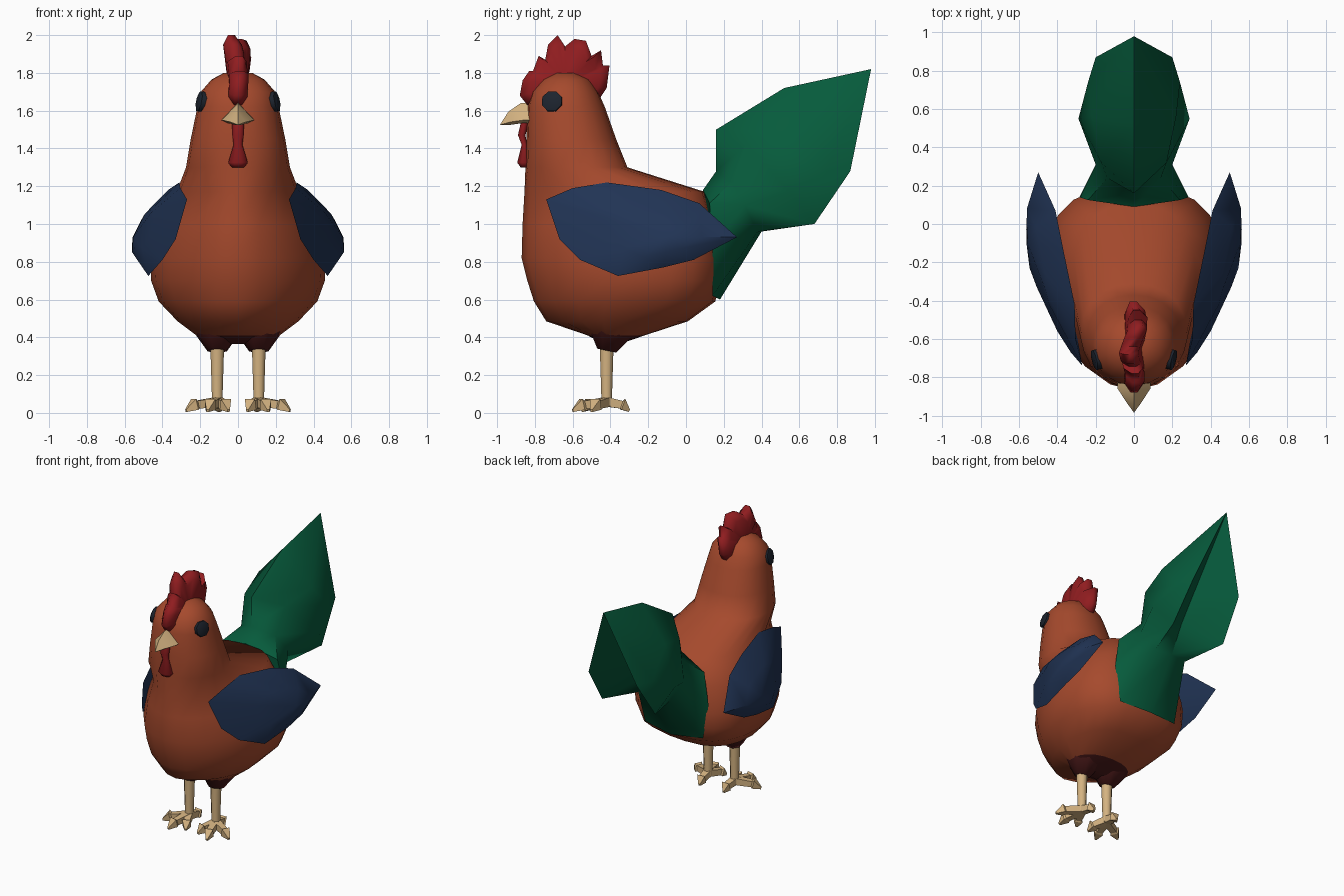
import bpy, bmesh, math
from mathutils import Vector


def material(name, rgb):
    m = bpy.data.materials.new(name)
    m.diffuse_color = (*rgb, 1)
    return m


BROWN = material("russet feathers", (0.38, 0.068, 0.026))
BLUE = material("dark blue feathers", (0.015, 0.034, 0.09))
GREEN = material("green feathers", (0.002, 0.105, 0.045))
RED = material("red skin", (0.28, 0.012, 0.014))
CREAM = material("cream horn", (0.66, 0.45, 0.22))
MAROON = material("maroon thighs", (0.07, 0.01, 0.01))
BLACK = material("eye black", (0.012, 0.017, 0.027))


def finish(name, bm, mats, smooth=40):
    bmesh.ops.remove_doubles(bm, verts=bm.verts, dist=0.0005)
    bmesh.ops.recalc_face_normals(bm, faces=bm.faces)
    me = bpy.data.meshes.new(name)
    bm.to_mesh(me)
    bm.free()
    for m in mats:
        me.materials.append(m)
    ob = bpy.data.objects.new(name, me)
    bpy.context.collection.objects.link(ob)
    bpy.ops.object.select_all(action='DESELECT')
    ob.select_set(True)
    bpy.context.view_layer.objects.active = ob
    if smooth:
        bpy.ops.object.shade_smooth_by_angle(angle=math.radians(smooth))
    return ob


def loft(bm, rings, caps=True):
    """Skin a list of equal-length point rings."""
    vs = [[bm.verts.new(p) for p in r] for r in rings]
    n = len(rings[0])
    for a, b in zip(vs, vs[1:]):
        for i in range(n):
            j = (i + 1) % n
            bm.faces.new((a[i], a[j], b[j], b[i]))
    if caps:
        bm.faces.new(vs[0][::-1])
        bm.faces.new(vs[-1])


def tube(bm, path, n, flat=1.0):
    """Tube through (x, y, z, radius) points."""
    pts = [Vector(p[:3]) for p in path]
    d = (pts[-1] - pts[0]).normalized()
    side = d.cross(Vector((0, 0, 1)))
    if side.length < 0.3:
        side = Vector((1, 0, 0))
    side.normalize()
    up = side.cross(d)
    rings = []
    for p, q in zip(pts, path):
        rings.append([p + side * q[3] * math.cos(a) + up * q[3] * flat * math.sin(a)
                      for a in (2 * math.pi * (i + 0.5) / n for i in range(n))])
    loft(bm, rings)


# Body, neck and head: rings of (height, front y, widest y, back y, half width)
levels = [(0.365, -0.44, -0.4, -0.35, 0.13), (0.41, -0.52, -0.37, -0.22, 0.22),
          (0.485, -0.74, -0.33, 0.01, 0.32), (0.59, -0.805, -0.29, 0.155, 0.42),
          (0.70, -0.84, -0.27, 0.185, 0.46), (0.82, -0.87, -0.27, 0.195, 0.465),
          (1.0, -0.865, -0.28, 0.155, 0.42), (1.17, -0.855, -0.34, 0.10, 0.325),
          (1.30, -0.85, -0.57, -0.31, 0.275), (1.45, -0.845, -0.60, -0.37, 0.25),
          (1.62, -0.84, -0.63, -0.43, 0.215), (1.70, -0.815, -0.64, -0.465, 0.197),
          (1.765, -0.76, -0.635, -0.51, 0.14), (1.80, -0.69, -0.635, -0.58, 0.075)]
rings = []
for z, yf, yc, yb, hw in levels:
    ring = []
    for i in range(20):
        a = 2 * math.pi * i / 20
        c, s = math.cos(a), math.sin(a)
        n = 2.15
        if 0.45 < z < 1.2:      # pointed breast, blunt rump
            n = 2.7 if s > 0 else 1.78
        e = 2 / n
        ring.append((math.copysign(abs(c) ** e, c) * hw,
                     yc + (abs(s) ** e) * ((yb if s > 0 else yf) - yc), z))
    rings.append(ring)
bm = bmesh.new()
loft(bm, rings)
for f in bm.faces:
    f.material_index = int(f.calc_center_median().z < 0.405)
finish("body", bm, [BROWN, MAROON], 62)

# Tail: half sections from ridge to underside, mirrored into rings
halves = [
    [(0, 0.09, 1.18), (0.24, 0.125, 1.11), (0.285, 0.14, 0.88), (0.24, 0.14, 0.62), (0, 0.18, 0.60)],
    [(0, 0.16, 1.28), (0.14, 0.24, 1.22), (0.20, 0.31, 1.10), (0.13, 0.38, 0.96), (0, 0.40, 0.96)],
    [(0, 0.16, 1.50), (0.17, 0.32, 1.42), (0.29, 0.55, 1.17), (0.22, 0.68, 1.0), (0, 0.50, 1.15)],
    [(0, 0.52, 1.72), (0.22, 0.56, 1.48), (0.24, 0.74, 1.28), (0.20, 0.87, 1.28), (0, 0.62, 1.32)],
    [(0, 0.98, 1.82)] * 5]
bm = bmesh.new()
loft(bm, [h + [(-x, y, z) for x, y, z in h[-2:0:-1]] for h in halves])
finish("tail", bm, [GREEN], 50)

# Wings: outline, bulged middle ring and centre; inner side sinks into body
outline = [(0.27, -0.74, 1.13), (0.305, -0.60, 1.19), (0.31, -0.42, 1.22),
           (0.37, -0.13, 1.18), (0.41, 0.07, 1.11), (0.50, 0.27, 0.93),
           (0.51, 0.04, 0.81), (0.505, -0.12, 0.77), (0.475, -0.36, 0.725),
           (0.40, -0.56, 0.81), (0.33, -0.67, 0.92)]
for s, label in ((1, "right"), (-1, "left")):
    outer, inner = Vector((0.545, -0.1, 0.93)), Vector((0.38, -0.12, 0.95))
    rim = [Vector(p) for p in outline]
    mid = [p.lerp(outer, 0.5) + Vector((0.035, 0, 0)) for p in rim]
    outer.x += 0.01
    n = len(rim)
    bm = bmesh.new()
    loft(bm, [[Vector((p.x * s, p.y, p.z)) for p in r]
              for r in ([inner] * n, rim, mid, [outer] * n)], caps=False)
    # drop the collapsed edges left by the centre rings
    bmesh.ops.dissolve_degenerate(bm, edges=bm.edges, dist=0.0005)
    finish(label + "_wing", bm, [BLUE], 50)

    # Thigh, shank and toes
    x, y = 0.11 * s, -0.42
    bm = bmesh.new()
    tube(bm, [(x, y, 0.33, 0.055), (x, y + 0.02, 0.425, 0.125)], 8)
    finish(label + "_thigh", bm, [MAROON], 60)
    bm = bmesh.new()
    tube(bm, [(x, y, 0.04, 0.031), (x, y, 0.10, 0.031), (x, y, 0.34, 0.039)], 8)
    finish(label + "_leg", bm, [CREAM], 60)
    bm = bmesh.new()
    for tx, ty in ((0.05, -0.55), (0.16, -0.60), (0.275, -0.50), (0.10, -0.30)):
        dx, dy = tx * s - x, ty - y
        tube(bm, [(x, y, 0.058, 0.036), (x + dx * 0.65, y + dy * 0.65, 0.043, 0.03),
                  (x + dx * 0.72, y + dy * 0.72, 0.045, 0.042),
                  (x + dx, y + dy, 0.012, 0.010)], 4)
    finish(label + "_foot", bm, [CREAM], 0)

    # Eye: shallow octagonal disc on the side of the head
    bm = bmesh.new()
    c, d = Vector((0.203 * s, -0.71, 1.65)), Vector((0.95 * s, -0.24, 0.2))
    tube(bm, [(*(c - d * 0.03), 0.057), (*(c + d * 0.003), 0.057),
              (*(c + d * 0.010), 0.04)], 8)
    finish(label + "_eye", bm, [BLACK], 60)

# Beak
bm = bmesh.new()
loft(bm, [[(0, -0.80, 1.645), (0.09, -0.80, 1.55), (0.05, -0.80, 1.53), (-0.05, -0.80, 1.53), (-0.09, -0.80, 1.55)],
          [(0, -0.875, 1.64), (0.085, -0.86, 1.55), (0.05, -0.86, 1.535), (-0.05, -0.86, 1.535), (-0.085, -0.86, 1.55)],
          [(0, -0.94, 1.595), (0.04, -0.93, 1.54), (0.02, -0.93, 1.525), (-0.02, -0.93, 1.525), (-0.04, -0.93, 1.54)],
          [(0, -0.985, 1.525)] * 5])
finish("beak", bm, [CREAM], 30)

# Comb: toothed profile with thin rim and thicker, slightly wavy sides
teeth = [(-0.84, 1.63), (-0.88, 1.68), (-0.865, 1.76), (-0.83, 1.81), (-0.81, 1.81),
         (-0.78, 1.89), (-0.745, 1.87), (-0.73, 1.95), (-0.68, 2.0), (-0.64, 1.94),
         (-0.59, 1.98), (-0.53, 1.97), (-0.50, 1.89), (-0.45, 1.92), (-0.44, 1.84),
         (-0.405, 1.84), (-0.42, 1.72), (-0.46, 1.66), (-0.62, 1.68)]


def comb_ring(x, k):
    ring = []
    for y, z in teeth:
        y, z = y + (-0.64 - y) * k, z + (1.74 - z) * k
        wave = -0.035 * math.cos(18 * (y + 0.68)) * max(0, z - 1.7) / 0.3
        ring.append((x + wave, y, z))
    return ring


bm = bmesh.new()
loft(bm, [comb_ring(-0.05, 1), comb_ring(-0.05, 0.2), comb_ring(-0.018, 0),
          comb_ring(0.018, 0), comb_ring(0.05, 0.2), comb_ring(0.05, 1)], caps=False)
bmesh.ops.dissolve_degenerate(bm, edges=bm.edges, dist=0.0005)
finish("comb", bm, [RED], 70)

# Wattle
bm = bmesh.new()
tube(bm, [(0, -0.85, 1.55, 0.035), (0, -0.87, 1.47, 0.033), (0, -0.855, 1.42, 0.025),
          (0, -0.86, 1.325, 0.056), (0, -0.855, 1.30, 0.035)], 8, 0.65)
finish("wattle", bm, [RED], 60)
